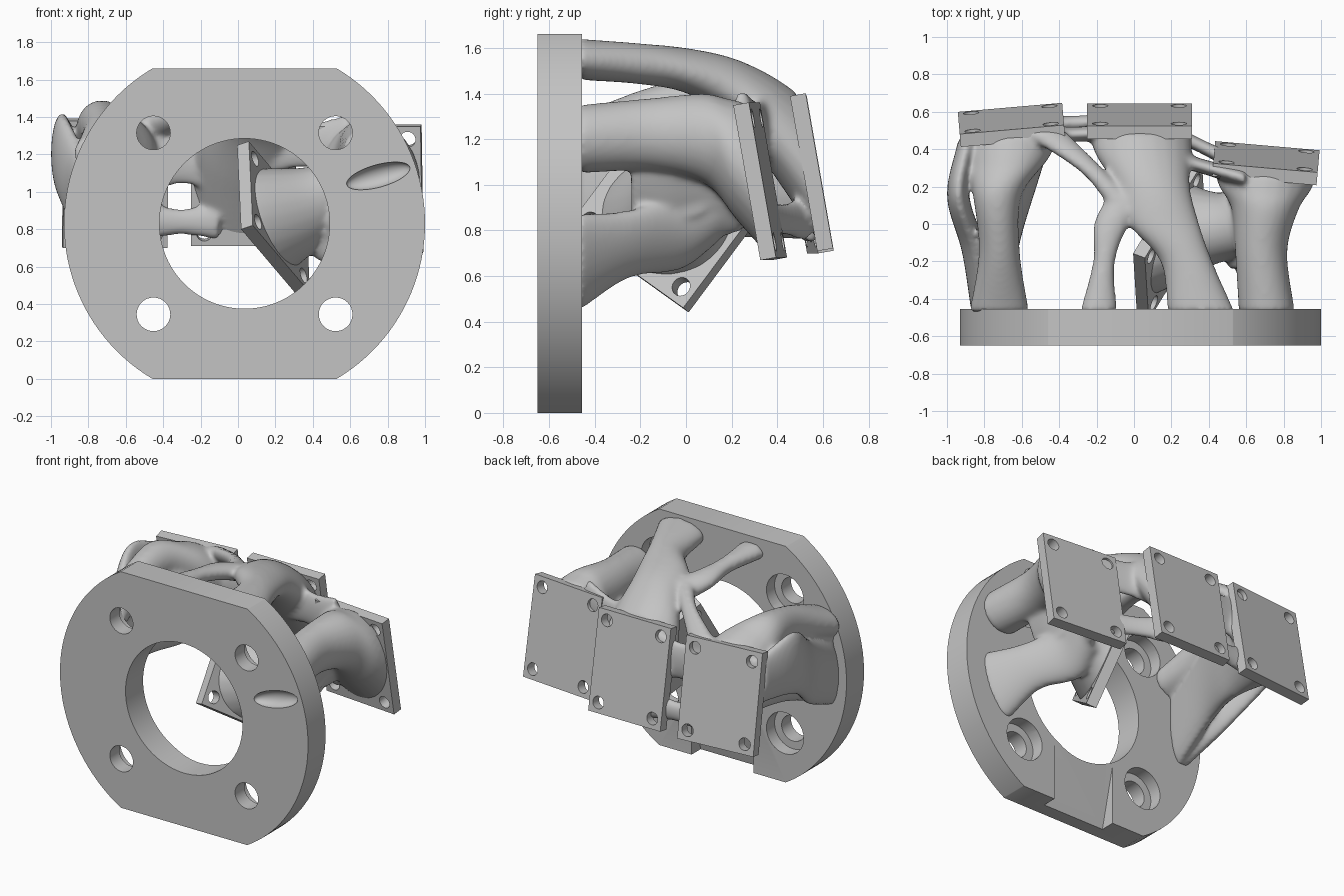
import bpy, bmesh, math
from mathutils import Vector, Matrix

if "Cube" in bpy.data.objects:
    bpy.data.objects.remove(bpy.data.objects["Cube"])

grey = bpy.data.materials.new("light_grey")
grey.use_nodes = True
grey.diffuse_color = (0.55, 0.55, 0.55, 1)
grey.node_tree.nodes["Principled BSDF"].inputs["Base Color"].default_value = grey.diffuse_color


def make(name, bm):
    bmesh.ops.recalc_face_normals(bm, faces=bm.faces)
    me = bpy.data.meshes.new(name)
    bm.to_mesh(me)
    bm.free()
    me.materials.append(grey)
    ob = bpy.data.objects.new(name, me)
    bpy.context.collection.objects.link(ob)
    return ob


def bake(ob):
    dg = bpy.context.evaluated_depsgraph_get()
    me = bpy.data.meshes.new_from_object(ob.evaluated_get(dg))
    ob.modifiers.clear()
    ob.data = me


def cut(ob, bm):
    cutter = make("cutter", bm)
    cutter.hide_render = True
    mod = ob.modifiers.new("cut", 'BOOLEAN')
    mod.operation, mod.object, mod.solver = 'DIFFERENCE', cutter, 'EXACT'
    bake(ob)
    bpy.data.objects.remove(cutter)


def smooth(ob, angle):
    bpy.ops.object.select_all(action='DESELECT')
    ob.select_set(True)
    bpy.context.view_layer.objects.active = ob
    bpy.ops.object.shade_smooth_by_angle(angle=math.radians(angle))


def cylinder(bm, matrix, r, depth, seg=32):
    bmesh.ops.create_cone(bm, cap_ends=True, segments=seg, radius1=r, radius2=r,
                          depth=depth, matrix=matrix)


def box(bm, matrix, size):
    bmesh.ops.create_cube(bm, size=1, matrix=matrix @ Matrix.Diagonal((*size, 1)))


# Flange: round plate with flats, bore, counterbored holes, sloping rear slot
CX, CZ, R, FRONT, BACK = 0.035, 0.83, 0.965, -0.65, -0.455
TURN = Matrix.Rotation(math.pi / 2, 4, 'X')


def at(x, y, z):
    return Matrix.Translation((x, y, z)) @ TURN


bm = bmesh.new()
cylinder(bm, at(CX, (FRONT + BACK) / 2, CZ), R, BACK - FRONT, 128)
for z, side in ((0, -1), (2 * CZ, 1)):
    bmesh.ops.bisect_plane(bm, geom=bm.verts[:] + bm.edges[:] + bm.faces[:],
                           plane_co=(0, 0, z), plane_no=(0, 0, side), clear_outer=True)
    bmesh.ops.holes_fill(bm, edges=[e for e in bm.edges if e.is_boundary])
flange = make("flange_plate", bm)

bm = bmesh.new()
cylinder(bm, at(CX, FRONT, CZ), 0.455, 1, 96)
for sx in (-1, 1):
    for sz in (-1, 1):
        cylinder(bm, at(CX + sx * 0.487, FRONT, CZ + sz * 0.485), 0.09, 1)
cut(flange, bm)
bm = bmesh.new()
for sx in (-1, 1):
    for sz in (-1, 1):
        cylinder(bm, at(CX + sx * 0.487, BACK, CZ + sz * 0.485), 0.145, 0.18)
box(bm, Matrix.Translation((CX, BACK, 0.42)) @ Matrix.Rotation(-0.235, 4, 'X')
    @ Matrix.Translation((0, 0.1, -0.2)), (0.48, 0.2, 0.8))
cut(flange, bm)
bm = bmesh.new()
bmesh.ops.create_uvsphere(bm, u_segments=48, v_segments=24, radius=1,
                          matrix=Matrix.Translation((0.75, FRONT, 1.085))
                          @ Matrix.Rotation(-0.27, 4, 'Y')
                          @ Matrix.Diagonal((0.175, 0.06, 0.06, 1)))
cut(flange, bm)
smooth(flange, 30)


# Mounting pads: thin tiles with a hole in each corner
def pad(name, centre, u, v, w=0.56, h=0.69, t=0.07):
    u = Vector(u).normalized()
    n = u.cross(Vector(v)).normalized()
    v = n.cross(u)
    m = Matrix.Translation(centre) @ Matrix((u, v, n)).transposed().to_4x4()
    bm = bmesh.new()
    box(bm, m, (w, h, t))
    ob = make(name, bm)
    bm = bmesh.new()
    for sx in (-1, 1):
        for sy in (-1, 1):
            off = Matrix.Translation((sx * (w / 2 - 0.07), sy * (h / 2 - 0.07), 0))
            cylinder(bm, m @ off, 0.042, 0.3, 24)
    cut(ob, bm)
    smooth(ob, 30)


UP = (0, -0.176, 1)
pad("right_pad", (-0.655, 0.53, 1.045), (1, 0.087, 0), UP)
pad("middle_pad", (0.03, 0.55, 1.055), (1, 0, 0), UP)
pad("left_pad", (0.705, 0.325, 1.015), (1, -0.087, 0), UP)
pad("inner_pad", (0.19, -0.085, 0.855), (-0.02, 0.32, 0.43), (0.29, 0.435, -0.39))


# Organic struts: elliptical sections (x, y, z, half width, half height) along an axis
web = bmesh.new()


def strut(points, axis=1, shear=(0, 0), tilt=0.0, steps=8, seg=24):
    P = [Vector(p) for p in points]
    P = [2 * P[0] - P[1]] + P + [2 * P[-1] - P[-2]]
    path = []
    for i in range(1, len(P) - 2):
        a, b, c, d = P[i - 1:i + 3]
        for k in range(steps + (i == len(P) - 3)):
            t = k / steps
            path.append((2 * b + (c - a) * t + (2 * a - 5 * b + 4 * c - d) * t ** 2
                         + (3 * b - a - 3 * c + d) * t ** 3) / 2)
    rings = []
    for i, p in enumerate(path):
        f = (i / (len(path) - 1)) ** 2
        ring = []
        for k in range(seg):
            ang = math.tau * k / seg
            s, q = p[3] * math.cos(ang), p[4] * math.sin(ang)
            s, q = (s * math.cos(tilt) + q * math.sin(tilt),
                    q * math.cos(tilt) - s * math.sin(tilt))
            co = Vector(p[:3])
            co[1 - axis] += s
            co[2] += q
            co[axis] += f * (shear[0] * s + shear[1] * q)
            ring.append(web.verts.new(co))
        rings.append(ring)
    web.faces.new(rings[0])
    web.faces.new(rings[-1])
    for r1, r2 in zip(rings, rings[1:]):
        for k in range(seg):
            j = (k + 1) % seg
            web.faces.new((r1[k], r1[j], r2[j], r2[k]))


# Middle pad: broad leg, slim leg and a branch to the right pad
strut([(.36, -.47, 1.55, .18, .09), (.28, -.2, 1.53, .14, .09), (.16, 0, 1.5, .19, .1),
       (.1, .2, 1.42, .2, .14), (.05, .38, 1.25, .26, .24), (.03, .545, 1.06, .28, .345)],
      shear=(0, -.176))
strut([(-.19, -.47, 1.56, .1, .06), (-.16, -.2, 1.54, .06, .05), (-.11, .02, 1.5, .1, .06),
       (.05, .25, 1.42, .12, .08)])
strut([(-.03, .06, 1.49, .08, .06), (-.22, .28, 1.44, .07, .05), (-.5, .5, 1.33, .13, .06)])

# Right pad: top ridge, outer ridge and a fanned sheet
strut([(-.72, -.47, 1.2, .16, .11), (-.72, -.15, 1.3, .11, .13), (-.73, .15, 1.35, .13, .14),
       (-.67, .35, 1.21, .22, .23), (-.655, .525, 1.045, .28, .345)], shear=(.087, -.176))
strut([(-.8, -.47, .85, .07, .22), (-.85, -.15, 1, .07, .23), (-.94, .15, 1.2, .06, .22),
       (-.89, .45, 1.18, .05, .16)])
strut([(-.76, -.47, .95, .08, .32), (-.7, -.1, 1.05, .09, .28), (-.62, .2, 1.05, .1, .28),
       (-.62, .5, 1.0, .2, .24)], shear=(.087, -.176))

# Left pad: upper arm, lower arm and the sheet between them
strut([(.71, -.47, 1.2, .15, .15), (.68, -.15, 1.22, .14, .16), (.7, .08, 1.2, .18, .2),
       (.7, .2, 1.11, .25, .27), (.705, .32, 1.015, .28, .345)], shear=(-.087, -.176))
strut([(.74, -.47, .66, .09, .23), (.64, -.25, .74, .08, .16), (.5, -.02, .8, .1, .18),
       (.5, .15, .9, .1, .15)], tilt=.4)
strut([(.6, -.24, 1, .06, .18), (.58, -.08, .98, .08, .32), (.57, .1, 1, .08, .27),
       (.62, .25, 1, .06, .22)], tilt=.4)

# Inner pad root
strut([(.62, 0, 1.06, .16, .2), (.42, -.03, .92, .2, .22), (.2, -.085, .855, .3, .27)],
      axis=0, shear=(.375, -.33))

# Bridges between neighbouring pads
for x1, x2, y1, y2, z, r in ((-.5, -.1, .47, .49, 1.17, .13), (-.5, -.1, .53, .55, .84, .07),
                             (.12, .6, .38, .24, 1.25, .12), (.15, .55, .52, .32, .85, .07)):
    strut([(x1, y1, z, .05, r * 1.4), ((x1 + x2) / 2, (y1 + y2) / 2, z, .04, r),
           (x2, y2, z, .05, r * 1.4)], axis=0)

struts = make("organic_struts", web)
remesh = struts.modifiers.new("fuse", 'REMESH')
remesh.mode, remesh.voxel_size = 'VOXEL', 0.014
relax = struts.modifiers.new("relax", 'SMOOTH')
relax.iterations, relax.factor = 14, 0.5
bake(struts)
smooth(struts, 80)
